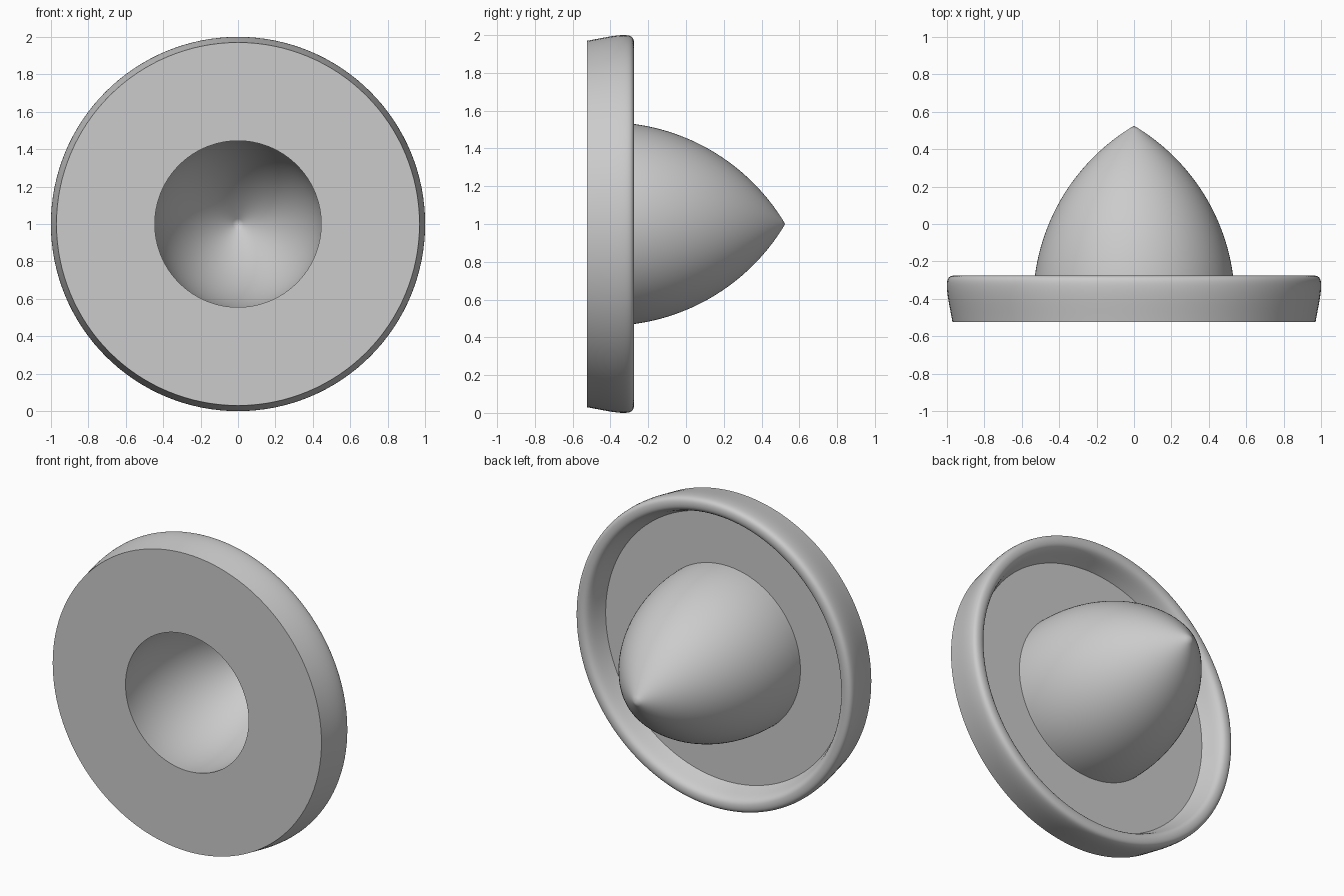
import bpy
import bmesh
import math
from mathutils import Vector
from mathutils.geometry import interpolate_bezier

cube = bpy.data.objects.get("Cube")
if cube:
    bpy.data.objects.remove(cube, do_unlink=True)

SEGMENTS = 128
CENTRE_Z = 1.0
FRONT, FLOOR, TIP = -0.525, -0.41, 0.525

grey = bpy.data.materials.new("plain_grey")
grey.use_nodes = True
colour = (0.6, 0.6, 0.6, 1.0)
grey.diffuse_color = colour
grey.node_tree.nodes["Principled BSDF"].inputs["Base Color"].default_value = colour


def bezier(*points, count=10):
    """Points (radius, y) along one cubic curve."""
    knots = [Vector((r, y, 0)) for r, y in points]
    return [(p.x, p.y) for p in interpolate_bezier(*knots, count)]


def ogive(offset, y_start, count=32):
    """Pointed-dome arc from y_start to the axis, shrunk by offset."""
    centre_r, centre_y, radius = -0.559, -0.42, 1.098 - offset
    start = math.asin((y_start - centre_y) / radius)
    end = math.acos(-centre_r / radius)
    angles = [start + (end - start) * i / count for i in range(count + 1)]
    return [(max(0.0, centre_r + radius * math.cos(a)),
             centre_y + radius * math.sin(a)) for a in angles]


def revolve(name, profile):
    """Turn a (radius, y) profile around the horizontal y axis."""
    bm = bmesh.new()
    verts = [bm.verts.new((r, y, CENTRE_Z)) for r, y in profile]
    edges = [bm.edges.new(pair) for pair in zip(verts, verts[1:])]
    bmesh.ops.spin(bm, geom=verts + edges, cent=(0, 0, CENTRE_Z),
                   axis=(0, 1, 0), angle=math.tau, steps=SEGMENTS)
    bmesh.ops.remove_doubles(bm, verts=bm.verts, dist=0.0002)
    bmesh.ops.recalc_face_normals(bm, faces=bm.faces)
    mesh = bpy.data.meshes.new(name)
    bm.to_mesh(mesh)
    bm.free()
    mesh.materials.append(grey)
    obj = bpy.data.objects.new(name, mesh)
    bpy.context.collection.objects.link(obj)
    bpy.ops.object.select_all(action="DESELECT")
    obj.select_set(True)
    bpy.context.view_layer.objects.active = obj
    bpy.ops.object.shade_smooth_by_angle(angle=math.radians(30))
    return obj


dome_outside = ogive(0.0, FLOOR)
dome_inside = ogive(0.089, FRONT)
hole = dome_inside[0]

# Round brim: flat front, flared side, rolled lip and recessed back floor
side = bezier((0.97, FRONT), (0.983, -0.45), (1.0, -0.38), (1.0, -0.33))
lip_outer = bezier((1.0, -0.33), (1.0, -0.29), (0.99, -0.275), (0.955, -0.275))
lip_inner = bezier((0.955, -0.275), (0.905, -0.275), (0.905, -0.32), (0.867, FLOOR))
brim = [hole] + side + lip_outer[1:] + lip_inner[1:] + [dome_outside[0]]

# Hollow pointed dome, joined to the brim as one closed shell
revolve("brimmed_dome", brim + dome_outside[1:] + dome_inside[::-1][:-1] + [hole])
